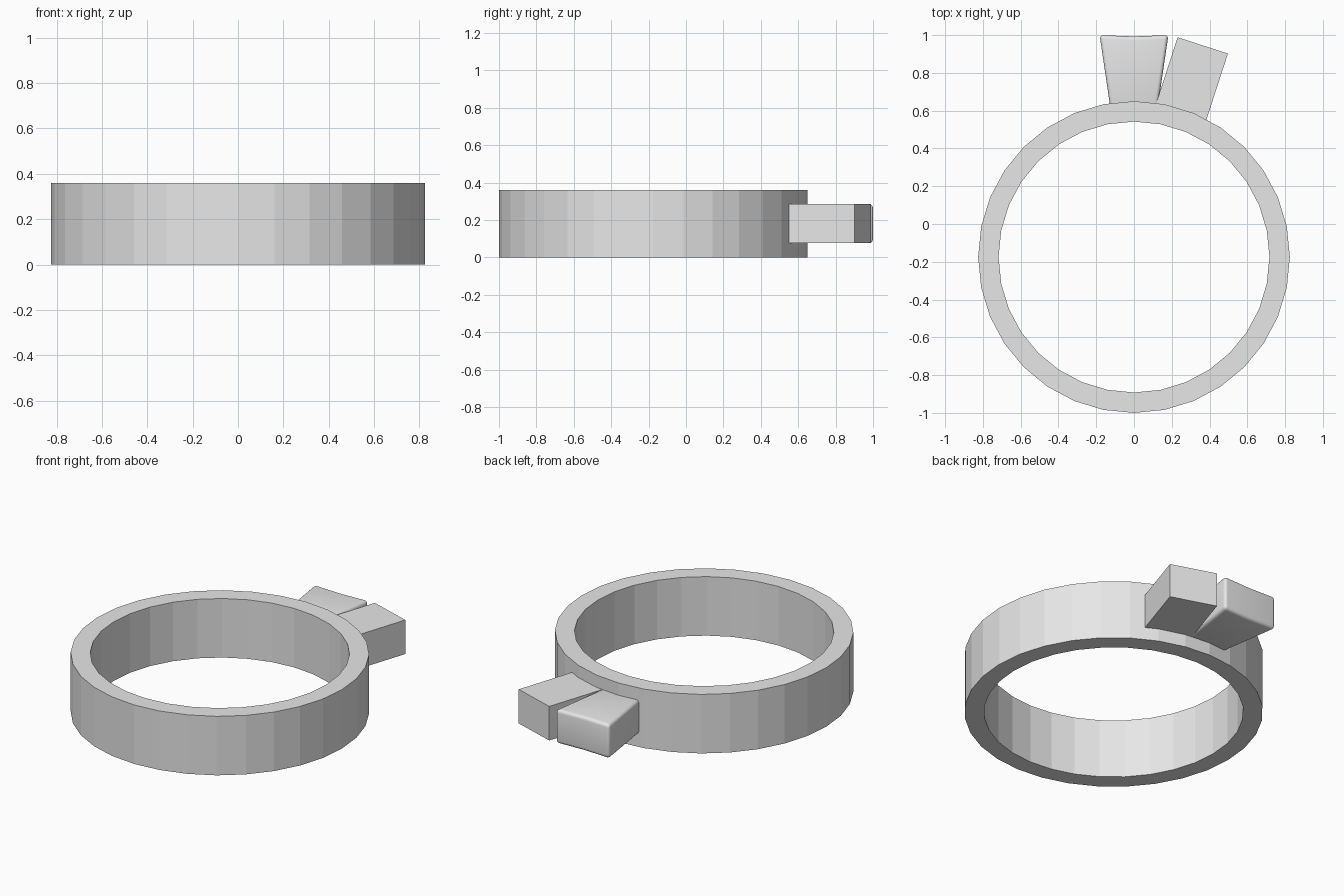
import bpy, bmesh, math
from mathutils import Matrix

cube = bpy.data.objects.get("Cube")
if cube:
    bpy.data.objects.remove(cube, do_unlink=True)

CENTRE_Y = -0.175
Z_LOW, Z_HIGH = 0.077, 0.285

grey = bpy.data.materials.new("light_grey")
grey.use_nodes = True
colour = (0.8, 0.8, 0.8, 1)
grey.diffuse_color = colour
grey.node_tree.nodes["Principled BSDF"].inputs["Base Color"].default_value = colour


def add_object(name, bm):
    bmesh.ops.recalc_face_normals(bm, faces=bm.faces)
    mesh = bpy.data.meshes.new(name)
    bm.to_mesh(mesh)
    bm.free()
    mesh.materials.append(grey)
    obj = bpy.data.objects.new(name, mesh)
    obj.location.y = CENTRE_Y
    bpy.context.collection.objects.link(obj)
    return obj


def extrude_outline(outline, low, high):
    """Raise a flat outline into a prism."""
    bm = bmesh.new()
    face = bm.faces.new([bm.verts.new((x, y, low)) for x, y in outline])
    raised = bmesh.ops.extrude_face_region(bm, geom=[face])["geom"]
    verts = [v for v in raised if isinstance(v, bmesh.types.BMVert)]
    bmesh.ops.translate(bm, verts=verts, vec=(0, 0, high - low))
    return bm


# Flat-shaded band: a rectangular section revolved around the centre
bm = bmesh.new()
section = [bm.verts.new(p) for p in
           ((0.825, 0, 0), (0.825, 0, 0.36), (0.717, 0, 0.36), (0.717, 0, 0))]
edges = [bm.edges.new((section[i], section[(i + 1) % 4])) for i in range(4)]
bmesh.ops.spin(bm, geom=section + edges, cent=(0, 0, 0), axis=(0, 0, 1),
               angle=math.tau, steps=32, use_merge=True)
bmesh.ops.remove_doubles(bm, verts=bm.verts, dist=0.0005)
add_object("ring_band", bm)

# Plain block set radially into the band
bm = extrude_outline([(-0.14, 0.75), (0.14, 0.75), (0.14, 1.178), (-0.14, 1.178)],
                     Z_LOW, Z_HIGH)
bm.transform(Matrix.Rotation(math.radians(-18), 4, "Z"))
add_object("plain_block", bm)

# Flared block with a faintly dished outer end and rounded edges
bm = extrude_outline([(-0.12, 0.755), (0.12, 0.755), (0.182, 1.175),
                      (0, 1.168), (-0.182, 1.175)], Z_LOW, Z_HIGH)
flared = add_object("flared_block", bm)
bevel = flared.modifiers.new("rounded_edges", "BEVEL")
bevel.width = 0.02
bevel.segments = 4
bevel.limit_method = "ANGLE"
bevel.angle_limit = math.radians(30)
bpy.ops.object.select_all(action="DESELECT")
flared.select_set(True)
bpy.context.view_layer.objects.active = flared
bpy.ops.object.modifier_apply(modifier=bevel.name)
bpy.ops.object.shade_smooth_by_angle(angle=math.radians(35))
